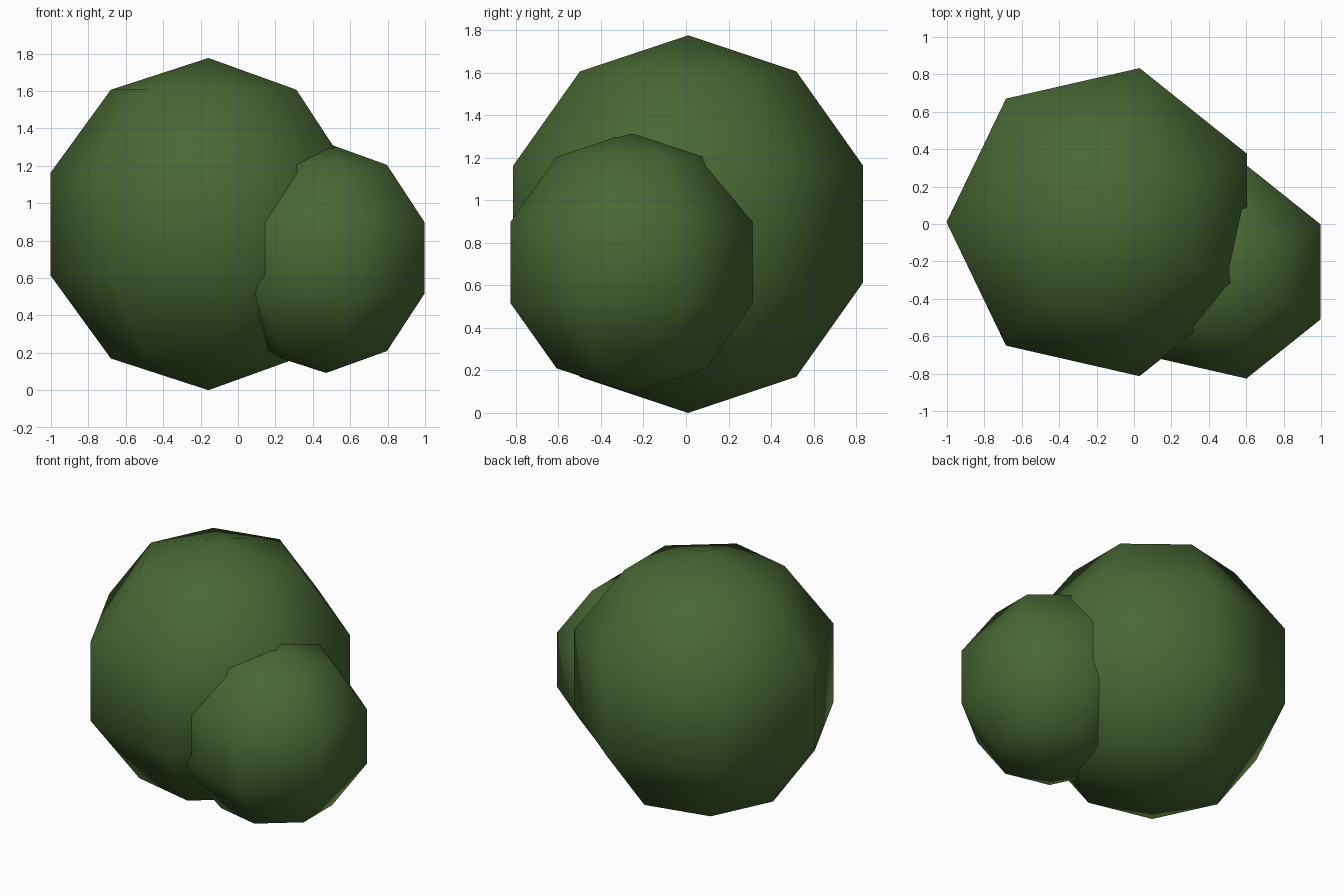
import bpy, bmesh
from math import pi, sin, cos

if "Cube" in bpy.data.objects:
    bpy.data.objects.remove(bpy.data.objects["Cube"])

leaf = bpy.data.materials.new("leaf_green")
leaf.diffuse_color = (0.068, 0.138, 0.034, 1)
leaf.use_nodes = True
leaf.node_tree.nodes["Principled BSDF"].inputs["Base Color"].default_value = leaf.diffuse_color

SEGMENTS, RINGS = 7, 5


def leaf_ball(name, center, radius):
    """Smooth low-poly ball: 7 sides, 5 bands, one corner pointing to -x."""
    bm = bmesh.new()
    top = bm.verts.new((0, 0, radius))
    bottom = bm.verts.new((0, 0, -radius))
    rows = []
    for i in range(1, RINGS):
        a = pi * i / RINGS
        rows.append([bm.verts.new((-radius * sin(a) * cos(2 * pi * j / SEGMENTS),
                                   -radius * sin(a) * sin(2 * pi * j / SEGMENTS),
                                   radius * cos(a))) for j in range(SEGMENTS)])
    for j in range(SEGMENTS):
        k = (j + 1) % SEGMENTS
        bm.faces.new((top, rows[0][j], rows[0][k]))
        for r, s in zip(rows, rows[1:]):
            bm.faces.new((r[j], s[j], s[k], r[k]))
        bm.faces.new((bottom, rows[-1][k], rows[-1][j]))
    bmesh.ops.recalc_face_normals(bm, faces=bm.faces)
    for f in bm.faces:
        f.smooth = True
    mesh = bpy.data.meshes.new(name)
    bm.to_mesh(mesh)
    bm.free()
    mesh.materials.append(leaf)
    ob = bpy.data.objects.new(name, mesh)
    ob.location = center
    bpy.context.collection.objects.link(ob)


# Large bush mass and the smaller clump leaning on its front right
leaf_ball("large_bush", (-0.158, 0.01, 0.888), 0.888)
leaf_ball("small_bush", (0.471, -0.256, 0.707), 0.615)
